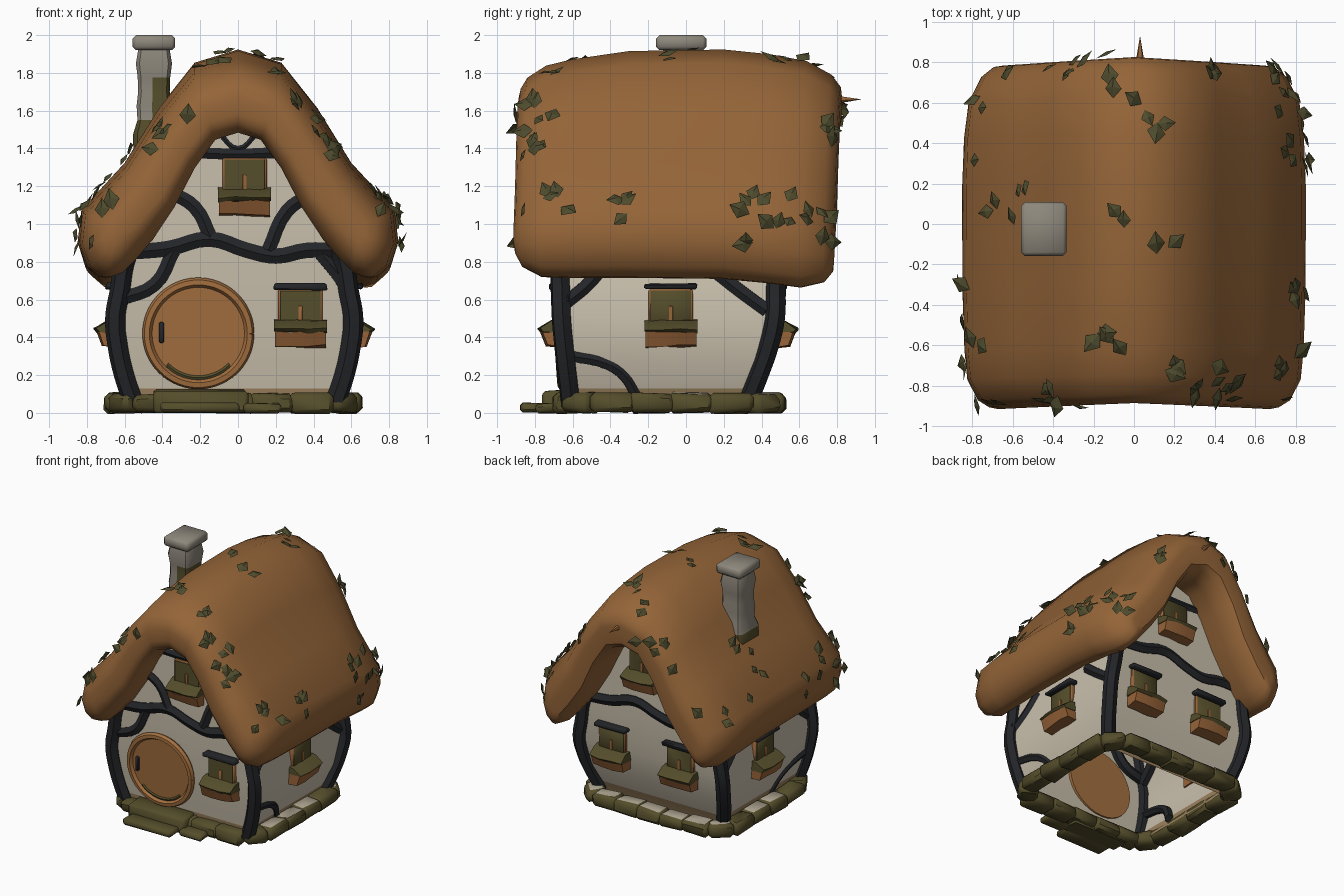
import bpy, bmesh, math, random
from mathutils import Matrix, Vector
from mathutils.bvhtree import BVHTree

random.seed(4)
if "Cube" in bpy.data.objects:
    bpy.data.objects.remove(bpy.data.objects["Cube"])


def material(name, *rgb):
    m = bpy.data.materials.new(name)
    m.use_nodes = True
    m.diffuse_color = (*rgb, 1)
    m.node_tree.nodes["Principled BSDF"].inputs["Base Color"].default_value = (*rgb, 1)
    return m


THATCH = material("thatch", .3, .13, .04)
PLASTER = material("plaster", .58, .52, .41)
TIMBER = material("dark timber", .017, .018, .021)
DOOR = material("door wood", .37, .16, .05)
WOOD = material("box wood", .31, .125, .04)
MOSS = material("moss", .09, .075, .024)
STONE = material("grey stone", .27, .245, .2)
PALE = material("pale stone", .42, .37, .28)
DIRT = material("dirty plaster", .33, .22, .11)
LEAF = material("dark leaf", .075, .07, .026)


def make(name, bm, *mats):
    bmesh.ops.recalc_face_normals(bm, faces=bm.faces)
    me = bpy.data.meshes.new(name)
    bm.to_mesh(me)
    bm.free()
    for m in mats:
        me.materials.append(m)
    ob = bpy.data.objects.new(name, me)
    bpy.context.collection.objects.link(ob)
    return ob


def loft(bm, rings):
    rows = [[bm.verts.new(p) for p in ring] for ring in rings]
    n = len(rows[0])
    for a, b in zip(rows, rows[1:]):
        for i in range(n):
            bm.faces.new((a[i], a[(i + 1) % n], b[(i + 1) % n], b[i]))
    return rows


def block(bm, matrix, size, bevel=.01, jitter=0):
    part = bmesh.new()
    bmesh.ops.create_cube(part, size=1)
    for v in part.verts:
        v.co = Vector(c * s + random.uniform(-jitter, jitter) for c, s in zip(v.co, size))
    bmesh.ops.bevel(part, geom=part.edges[:], offset=bevel, segments=1, affect='EDGES')
    part.transform(matrix)
    me = bpy.data.meshes.new("part")
    part.to_mesh(me)
    part.free()
    bm.from_mesh(me)
    bpy.data.meshes.remove(me)


# Wall shape by height: half width, front y, back y
WALL = [(.04, .53, -.61, .32), (.13, .56, -.62, .35), (.28, .61, -.64, .42), (.5, .63, -.66, .47),
        (.8, .58, -.67, .48), (1, .5, -.67, .48), (1.25, .36, -.67, .48), (1.58, .1, -.67, .48)]
SHIFT = -.02


def wall(z):
    for a, b in zip(WALL, WALL[1:]):
        if z <= b[0]:
            t = (z - a[0]) / (b[0] - a[0])
            return [p + (q - p) * t for p, q in zip(a[1:], b[1:])]
    return WALL[-1][1:]


SIDES = {"front": 0, "right": 90, "back": 180, "left": -90}


def spot(side, u, z, out=0):
    # Frame on a wall: u runs along it, -y points out of it
    hx, f, b = wall(z)
    dist = {"front": -f, "back": b}.get(side, hx)
    turn = Matrix.Rotation(math.radians(SIDES[side]), 4, 'Z')
    return Matrix.Translation((SHIFT, 0, 0)) @ turn @ Matrix.Translation((u, -dist - out, z))


bm = bmesh.new()
rows = loft(bm, [[(s * hx + SHIFT, y, z) for s, y in ((-1, f), (1, f), (1, b), (-1, b))]
                 for z, hx, f, b in WALL])
bm.faces.new(rows[-1])
for face in bm.faces:
    face.material_index = int(face.calc_center_median().z < .12)
make("walls", bm, PLASTER, DIRT)

# Thatched roof: pairs of outer and inner points from eave to ridge
HALF = [((.74, .72), (.7, .715)), ((.81, .78), (.63, .74)), ((.85, .91), (.56, .81)),
        ((.83, 1.08), (.46, .93)), ((.6, 1.33), (.34, 1.12)), ((.42, 1.62), (.23, 1.34)),
        ((.23, 1.86), (.12, 1.5)), ((0, 1.93), (0, 1.54))]
PAIRS = HALF + [((-a, b), (-c, d)) for (a, b), (c, d) in HALF[-2::-1]]


def roof_ring(y, thick):
    outer, inner = [], []
    for o, i in PAIRS:
        o, i = Vector(o), Vector(i)
        mid, half = (o + i) / 2, (o - i) / 2 * thick
        for p, row in ((mid + half, outer), (mid - half, inner)):
            k = (p.y - .7) / 1.2
            z = p.y - .1 * k * (y / .8) ** 2 - .05 * (1 - k) * max(0, y / .6) ** 2
            z += (1 - thick) * .95 * max(0, .27 - k)
            curve = 1 + (.045 if y < 0 else -.07) * abs(p.x)
            taper = (.04 if y < 0 else .08) * (1 - k) * abs(y / .8) ** 3
            row.append((p.x * (1 - taper - .06 * (1 - thick)), y * curve, z))
    return outer + inner[::-1]


bm = bmesh.new()
rows = loft(bm, [roof_ring(y, t) for y, t in ((-.885, .25), (-.875, .48), (-.84, .76), (-.74, .98), (-.6, 1),
                                             (-.3, 1), (.2, 1), (.45, 1), (.64, .98), (.77, .76), (.82, .48),
                                             (.825, .25))])
for ring in (rows[0], rows[-1]):
    for i in range(len(PAIRS) - 1):
        bm.faces.new((ring[i], ring[i + 1], ring[-2 - i], ring[-1 - i]))
bmesh.ops.recalc_face_normals(bm, faces=bm.faces)
tree = BVHTree.FromBMesh(bm)
roof = make("thatched_roof", bm, THATCH)
bm = bmesh.new()
bmesh.ops.create_cone(bm, segments=5, radius1=.03, radius2=0, depth=.17, cap_ends=True,
                      matrix=Matrix.Translation((.03, .845, 1.66)) @ Matrix.Rotation(-math.pi / 2, 4, 'X'))
make("straw_spike", bm, THATCH)

# Ivy leaves scattered on the thatch
leaves = bmesh.new()


def ivy(start, direction, count=2):
    for _ in range(count):
        nudge = Vector(random.uniform(-.035, .035) for _ in range(3))
        hit, n, _, _ = tree.ray_cast(Vector(start) + nudge, Vector(direction))
        if not hit:
            continue
        side = n.orthogonal().normalized()
        side.rotate(Matrix.Rotation(random.uniform(0, 6.3), 3, n))
        d, size = n.cross(side) + n * .3, random.uniform(.085, .12)
        pts = [hit + n * .004, hit + (d * .45 + side * .4) * size, hit + d * size,
               hit + (d * .45 - side * .4) * size]
        a, b, c, e = [leaves.verts.new(p) for p in pts]
        m = leaves.verts.new(hit + (d * .5 + n * .12) * size)
        for tri in ((a, b, m), (b, c, m), (c, e, m), (e, a, m)):
            leaves.faces.new(tri)


for x, y in ((-.75, .6), (-.35, .76), (-.27, .76), (-.1, .65), (.05, .57), (.13, .5), (.42, .75), (.7, .7),
             (.77, .55), (.8, .37), (-.66, .1), (-.54, .2), (-.57, 0), (-.03, 0), (.14, -.13), (-.17, -.55),
             (-.07, -.62), (.18, -.7), (-.4, -.82), (.35, -.82), (.45, -.82), (.77, -.65), (-.77, -.6),
             (.8, -.35)):
    ivy((x, y, 3), (0, 0, -1))
for x, z in ((-.35, 1.5), (-.24, 1.5), (-.45, 1.38), (.35, 1.58), (.4, 1.5), (.46, 1.4), (-.74, 1),
             (-.65, 1.1), (.76, 1.05), (-.75, .9), (.15, 1.8)):
    ivy((x, -3, z), (0, 1, 0), 1)
for y, z in ((-.82, 1.6), (-.82, 1.4), (-.75, 1.1), (-.33, 1.08), (.35, 1.08), (.35, .9), (.5, .95),
             (.65, 1), (.7, .9), (.73, 1.5)):
    ivy((3, y, z), (-1, 0, 0))
    ivy((-3, -y, z), (1, 0, 0), 1)
make("ivy_leaves", leaves, LEAF)


# Timber frame
def beam(name, points, radius, mat=TIMBER):
    cu = bpy.data.curves.new(name, 'CURVE')
    cu.dimensions = '3D'
    cu.bevel_depth, cu.bevel_resolution, cu.resolution_u = radius, 1, 4
    cu.use_fill_caps = True
    sp = cu.splines.new('BEZIER')
    sp.bezier_points.add(len(points) - 1)
    for bp, p in zip(sp.bezier_points, points):
        bp.co = p
        bp.handle_left_type = bp.handle_right_type = 'AUTO'
    cu.materials.append(mat)
    bpy.context.collection.objects.link(bpy.data.objects.new(name, cu))


def wall_beam(name, side, points, radius=.042):
    beam(name, [spot(side, u, z, -.016).translation for u, z in points], radius)


for sx in (-1, 1):
    for end in (1, 2):
        pts = [(sx * wall(z)[0] + SHIFT, wall(z)[end], z) for z in (.06, .2, .35, .5, .65, .8, .92)]
        beam("corner_post", pts, .054)
for side in ("front", "back"):
    wall_beam("cross_beam", side, ((-.58, .85), (-.35, .87), (-.13, .92), (.07, .86), (.22, .83), (.38, .86),
                                   (.56, .86)), .047)
    wall_beam("upper_beam", side, ((-.25, 1.38), (.02, 1.37), (.27, 1.38)), .034)
wall_beam("left_gable_brace", "front", ((-.34, 1.17), (-.21, 1.09), (-.12, .92)))
wall_beam("right_gable_brace", "front", ((.39, 1.15), (.28, 1.07), (.18, .86)))
wall_beam("peak_brace", "front", ((-.08, 1.48), (.02, 1.4), (.12, 1.48)), .024)
wall_beam("left_knee_brace", "front", ((-.61, .6), (-.42, .68), (-.32, .86)))
wall_beam("right_knee_brace", "front", ((.62, .58), (.57, .7), (.46, .84)))
for side, s in (("right", 1), ("left", -1)):
    wall_beam("front_knee_brace", side, ((-s * .64, .58), (-s * .52, .68), (-s * .42, .8)))
    wall_beam("back_knee_brace", side, ((s * .14, .76), (s * .28, .65), (s * .43, .54)))
    wall_beam("low_brace", side, ((-s * .6, .3), (-s * .42, .26), (-s * .33, .2), (-s * .26, .09)), .034)


# Windows with mossy flower boxes
BOX = ((-.02, -.21), (.08, -.2), (.11, -.125), (-.02, -.125))
BOX_MOSS = ((-.02, -.13), (.105, -.13), (.125, -.11), (.055, -.07), (-.02, -.055))


def window(side, u, z, lintel=True):
    def piece(name, dz, out, size, mat, bevel=.008, jitter=0):
        bm = bmesh.new()
        block(bm, spot(side, u, z, out) @ Matrix.Translation((0, 0, dz)), size, bevel, jitter)
        make(name, bm, mat)

    def shelf(name, profile, mat, ends):
        bm = bmesh.new()
        rows = loft(bm, [[(du, -out * (1 if abs(du) < .1 else .88), dz + random.uniform(-.007, .007))
                          for out, dz in profile] for du in (-ends, -.05, .05, ends)])
        bm.faces.new(rows[0])
        bm.faces.new(rows[-1])
        bm.transform(spot(side, u, z))
        make(name, bm, mat)
    piece("window_frame", 0, .005, (.235, .04, .2), WOOD)
    piece("window_pane", 0, .025, (.215, .008, .185), MOSS, .002)
    piece("window_bar", -.03, .03, (.022, .008, .08), WOOD, .002)
    shelf("flower_box", BOX, WOOD, .135)
    shelf("box_moss", BOX_MOSS, MOSS, .14)
    if lintel:
        piece("window_lintel", .115, .02, (.28, .08, .032), TIMBER, .008, .006)


for side, u, z in (("front", .35, .555), ("right", -.08, .555), ("left", .05, .555), ("back", .27, .555),
                   ("back", -.33, .555)):
    window(side, u, z)
window("front", .055, 1.25, False)
window("back", -.055, 1.25, False)

# Round door
frame = spot("front", -.19, .422, .002) @ Matrix.Rotation(math.pi / 2 + .07, 4, 'X')
bm = bmesh.new()
bmesh.ops.create_cone(bm, segments=32, radius1=.28, radius2=.28, depth=.05, cap_ends=True, matrix=frame)
make("door_panel", bm, DOOR)
ring = [(math.cos(a), math.sin(a)) for a in (i * math.tau / 32 for i in range(33))]
beam("door_rim", [frame @ Vector((.27 * c, .27 * s, .022)) for c, s in ring], .026, DOOR)
beam("door_moss", [frame @ Vector((.235 * c, .235 * s, .02)) for c, s in ring[20:29]], .013, MOSS)
bm = bmesh.new()
block(bm, spot("front", -.385, .425, .04), (.026, .03, .11), .006)
make("door_handle", bm, TIMBER)

# Stone footing with cut corners, and doorstep
bm = bmesh.new()
for x0, y0, x1, y1, n in ((-.54, -.63, .49, -.63, 5), (.49, -.63, .58, -.5, 1), (.58, -.5, .58, .34, 4),
                          (.58, .34, .47, .45, 1), (.47, .45, -.52, .45, 5), (-.52, .45, -.63, .34, 1),
                          (-.63, .34, -.63, -.5, 4), (-.63, -.5, -.54, -.63, 1)):
    a, b = Vector((x0, y0, .052)), Vector((x1, y1, .052))
    turn = Matrix.Rotation(math.atan2(y1 - y0, x1 - x0), 4, 'Z')
    for i in range(n):
        pos = a.lerp(b, (i + .5) / n)
        block(bm, Matrix.Translation(pos) @ turn, ((b - a).length / n + .025, .15, .1), .024, .01)
bm.normal_update()
for face in bm.faces:
    c = face.calc_center_median()
    face.material_index = int(face.normal.z > .9 and c.y > -.5 and random.random() < .7)
make("footing_stones", bm, MOSS, PALE)
bm = bmesh.new()
for x, y, w, d, h in ((-.2, -.8, .42, .15, .055), (-.2, -.68, .5, .16, .12), (.13, -.74, .2, .12, .05)):
    block(bm, Matrix.Translation((x, y, h / 2)), (w, d, h), .015, .006)
make("doorstep", bm, MOSS)

# Chimney
bm = bmesh.new()
rings = []
for i in range(10):
    z, r = 1.25 + i * .075, .09 + random.uniform(-.009, .009) + (.015 if i < 4 else 0)
    rings.append([(-.445 + sx * r, -.025 + sy * r * 1.15, z) for sx, sy in
                  ((-1, -.8), (-.8, -1), (-.1, -1), (.8, -1), (1, -.8), (1, .8), (.8, 1), (-.8, 1), (-1, .8))])
loft(bm, rings)
for face in bm.faces:
    c = face.calc_center_median()
    facing = c.x > -.43 and c.y < .05
    face.material_index = int(c.z < (1.74 if facing else 1.52 if c.y < -.1 else 1.45))
make("chimney_shaft", bm, STONE, MOSS)
bm = bmesh.new()
block(bm, Matrix.Translation((-.445, -.025, 1.96)), (.225, .265, .08), .018)
make("chimney_cap", bm, STONE)

# Turn beams into meshes and smooth everything except sharp edges
for ob in bpy.context.scene.objects:
    ob.select_set(ob.type == 'CURVE')
    if ob.type == 'CURVE':
        bpy.context.view_layer.objects.active = ob
bpy.ops.object.convert(target='MESH')
for ob in bpy.context.scene.objects:
    ob.select_set(ob.type == 'MESH' and ob.name != "ivy_leaves")
bpy.ops.object.shade_smooth_by_angle(angle=math.radians(45))
roof.data.shade_smooth()
